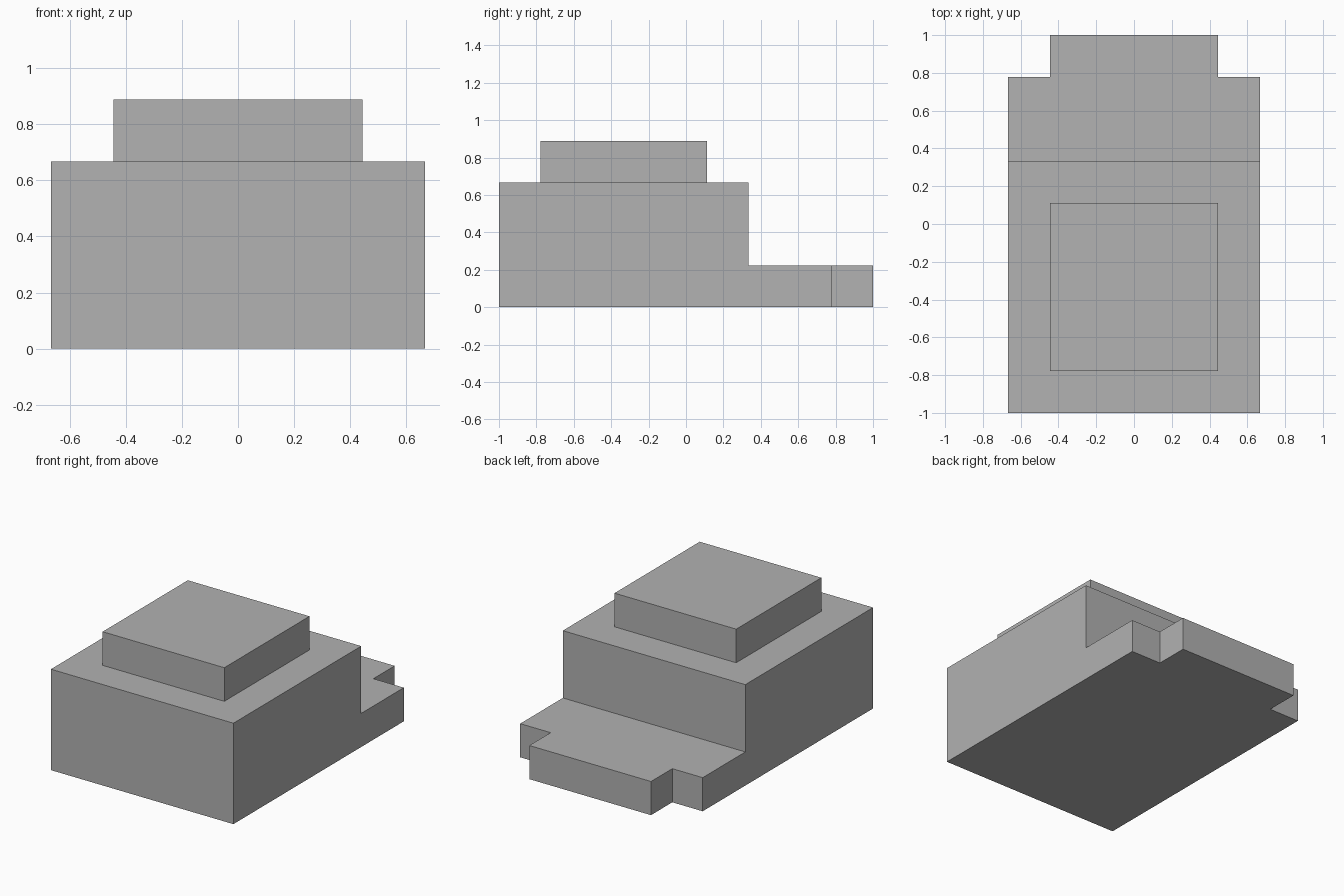
import bpy
import bmesh
from mathutils import Vector

U = 2 / 9  # one module of the design

old = bpy.data.objects.get("Cube")
if old:
    bpy.data.objects.remove(old, do_unlink=True)

grey = bpy.data.materials.new("plain_grey")
grey.use_nodes = True
colour = (0.445, 0.445, 0.445, 1)
grey.diffuse_color = colour
grey.node_tree.nodes["Principled BSDF"].inputs["Base Color"].default_value = colour


def finish(bm, name):
    bmesh.ops.recalc_face_normals(bm, faces=bm.faces)
    mesh = bpy.data.meshes.new(name)
    bm.to_mesh(mesh)
    bm.free()
    mesh.materials.append(grey)
    obj = bpy.data.objects.new(name, mesh)
    bpy.context.collection.objects.link(obj)
    return obj


def extrude(bm, faces, offset):
    """Extrude faces by an offset and return the new end faces."""
    new = bmesh.ops.extrude_face_region(bm, geom=faces)["geom"]
    verts = [g for g in new if isinstance(g, bmesh.types.BMVert)]
    bmesh.ops.translate(bm, verts=verts, vec=offset)
    bmesh.ops.delete(bm, geom=[f for f in faces if f.is_valid], context="FACES")
    return [g for g in new if isinstance(g, bmesh.types.BMFace)]


# Stepped body: a side profile swept across the width in three slices
front, step, back = -1, -1 + 6 * U, -1 + 8 * U
profile = [(front, 0), (back, 0), (back, U), (step, U), (step, 3 * U), (front, 3 * U)]
bm = bmesh.new()
left_cap = bm.faces.new([bm.verts.new((-3 * U, y, z)) for y, z in profile])
cap = [left_cap]
for width in (U, 4 * U, U):
    cap = extrude(bm, cap, Vector((width * 1.0, 0, 0)))
# Close the starting side again
bm.verts.ensure_lookup_table()
bm.edges.ensure_lookup_table()
bmesh.ops.holes_fill(bm, edges=[e for e in bm.edges if e.is_boundary], sides=0)
bmesh.ops.recalc_face_normals(bm, faces=bm.faces)

# Tab: pull the middle slice of the rear edge backwards
rear = [f for f in bm.faces
        if abs(f.calc_center_median().x) < 0.01
        and abs(f.calc_center_median().y - back) < 0.01]
extrude(bm, rear, Vector((0, U, 0)))
bmesh.ops.dissolve_limit(bm, angle_limit=0.01, verts=bm.verts, edges=bm.edges)
finish(bm, "stepped_body")

# Raised block on the roof, set in by one module all round
bm = bmesh.new()
bmesh.ops.create_cube(bm, size=1)
bmesh.ops.scale(bm, verts=bm.verts, vec=(4 * U, 4 * U, U))
bmesh.ops.translate(bm, verts=bm.verts, vec=(0, front + 3 * U, 3.5 * U))
finish(bm, "roof_block")
